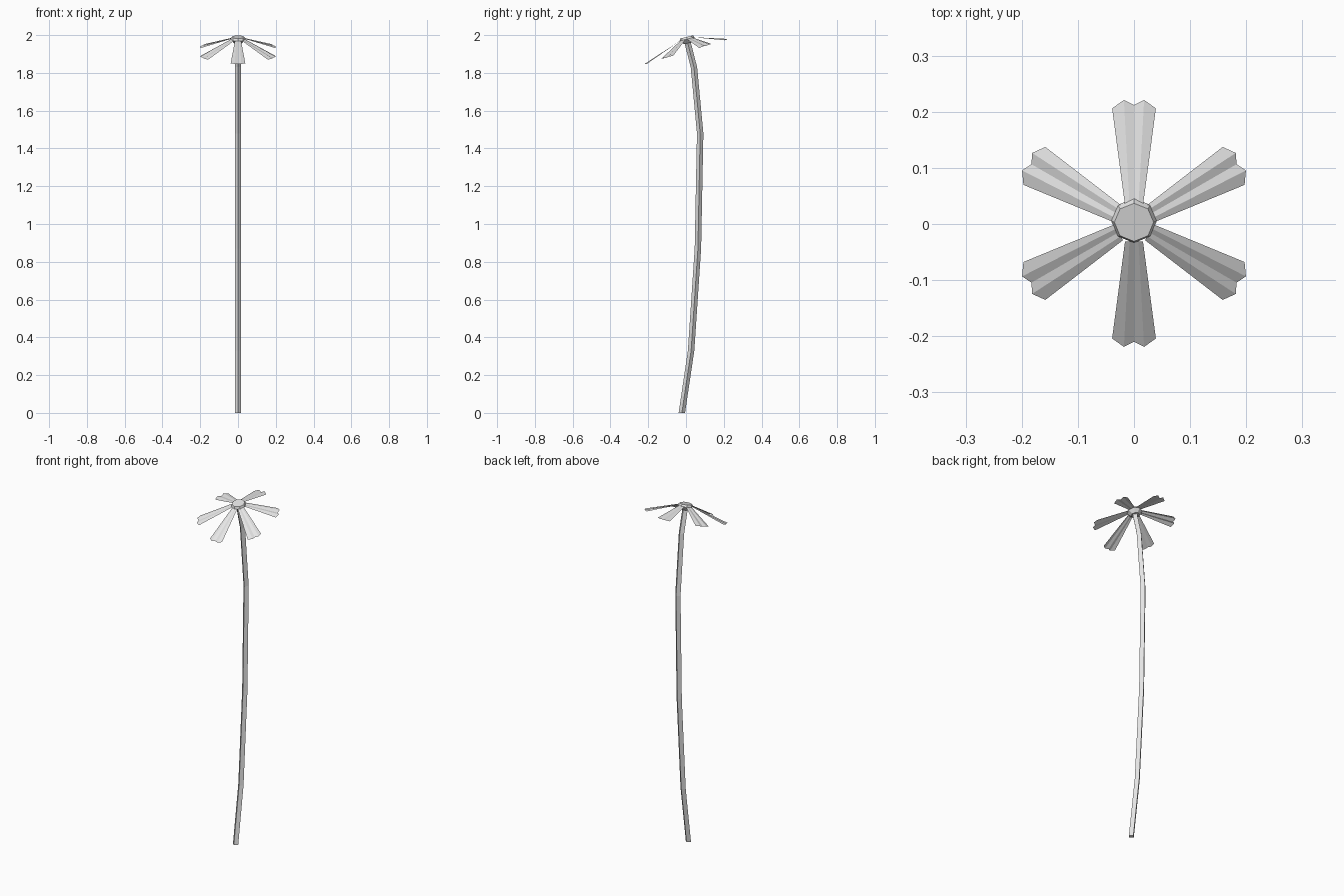
import bpy, bmesh
from math import sin, cos, pi, radians
from mathutils import Matrix, Vector

if "Cube" in bpy.data.objects:
    bpy.data.objects.remove(bpy.data.objects["Cube"])

grey = bpy.data.materials.new("light grey")
grey.diffuse_color = (0.78, 0.78, 0.78, 1)
grey.use_nodes = True
grey.node_tree.nodes["Principled BSDF"].inputs["Base Color"].default_value = grey.diffuse_color


def make(name, bm, fix_normals=True):
    if fix_normals:
        bmesh.ops.recalc_face_normals(bm, faces=bm.faces[:])
    mesh = bpy.data.meshes.new(name)
    bm.to_mesh(mesh)
    bm.free()
    mesh.materials.append(grey)
    obj = bpy.data.objects.new(name, mesh)
    bpy.context.collection.objects.link(obj)
    return obj


def loft(rings, matrix=Matrix()):
    """Closed solid through rings given as (centre, radius, sides)."""
    bm = bmesh.new()
    loops = []
    for centre, r, n in rings:
        loops.append([bm.verts.new(matrix @ (Vector(centre) + Vector(
            (r * cos(2 * pi * i / n), r * sin(2 * pi * i / n), 0)))) for i in range(n)])
    for a, b in zip(loops, loops[1:]):
        n = len(a)
        for i in range(n):
            j = (i + 1) % n
            bm.faces.new((a[i], a[j], b[j], b[i]))
    bm.faces.new(loops[0][::-1])
    bm.faces.new(loops[-1])
    return bm


# Stem: thin four-sided rod bowed backwards
path = [(-0.022, 0), (0.027, 0.33), (0.063, 0.87), (0.075, 1.48),
        (0.042, 1.83), (0.006, 1.97)]
make("stem", loft([((0, y, z), 0.017, 4) for y, z in path]))

# Flower centre: bevelled octagonal button tilted to the front
tilt = Matrix.Translation((0, 0.003, 1.99)) @ Matrix.Rotation(radians(14), 4, 'X')
make("flower_centre", loft([((0, 0, -0.033), 0.022, 8), ((0, 0, -0.013), 0.041, 8),
                            ((0, 0, 0), 0.035, 8)], tilt))

# Petals: six pleated strips with notched tips, drooping and leaning forward
# columns: base half width, tip half width, tip radius, crease height
columns = [(-0.016, -0.039, 0.205, -0.006), (-0.008, -0.018, 0.220, 0.002),
           (0, 0, 0.211, -0.004), (0.008, 0.018, 0.220, 0.002),
           (0.016, 0.039, 0.205, -0.006)]
for k in range(6):
    a = radians(30 + 60 * k)
    bm = bmesh.new()

    def point(r, w, lift):
        x = r * cos(a) - w * sin(a)
        y = r * sin(a) + w * cos(a)
        return bm.verts.new((x, y + 0.001, 1.991 - 0.36 * r + 0.30 * y + lift))

    pairs = [(point(0.032, wb, 0), point(r, wt, lift)) for wb, wt, r, lift in columns]
    for (b0, t0), (b1, t1) in zip(pairs, pairs[1:]):
        bm.faces.new((b0, t0, t1, b1))
    make(f"petal_{k + 1}", bm, False)
